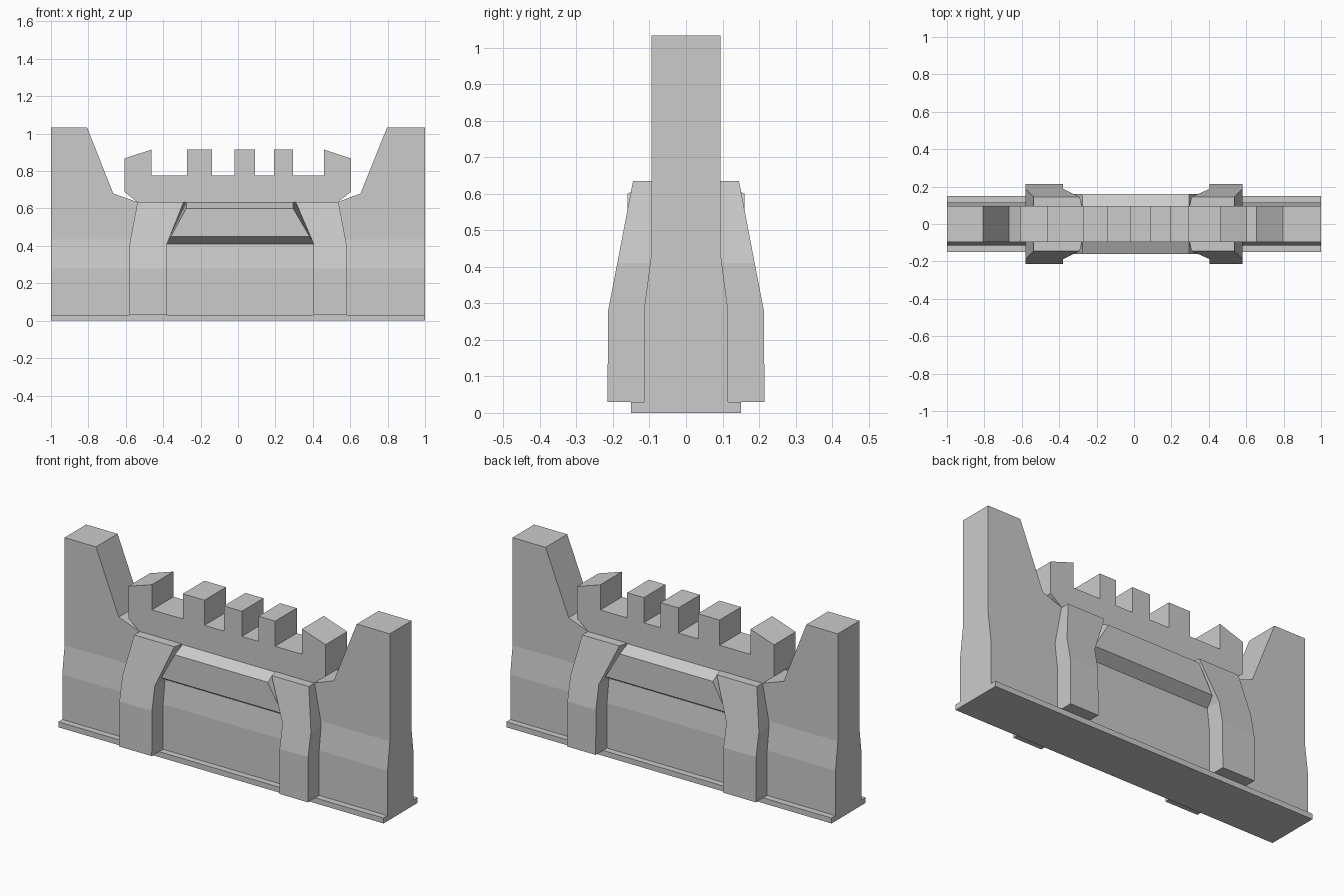
import bpy, bmesh

if "Cube" in bpy.data.objects:
    bpy.data.objects.remove(bpy.data.objects["Cube"])


def finish(bm, name):
    bmesh.ops.recalc_face_normals(bm, faces=bm.faces)
    mesh = bpy.data.meshes.new(name)
    bm.to_mesh(mesh)
    bm.free()
    obj = bpy.data.objects.new(name, mesh)
    bpy.context.collection.objects.link(obj)
    return obj


def prism(name, outline, half, cuts=(), depth_at=None):
    """Extrude an x-z outline along y; optional z cuts allow a tapering depth."""
    bm = bmesh.new()
    bm.faces.new([bm.verts.new((x, -half, z)) for x, z in outline])
    for z in cuts:
        bmesh.ops.bisect_plane(bm, geom=bm.verts[:] + bm.edges[:] + bm.faces[:],
                               plane_co=(0, 0, z), plane_no=(0, 0, 1))
    ext = bmesh.ops.extrude_face_region(bm, geom=bm.faces[:])
    for v in ext["geom"]:
        if isinstance(v, bmesh.types.BMVert):
            v.co.y = half
    if depth_at:
        for v in bm.verts:
            v.co.y = depth_at(v.co.z) * (1 if v.co.y > 0 else -1)
    return finish(bm, name)


def loft(name, rings):
    """Join horizontal quads from bottom to top into a closed solid."""
    bm = bmesh.new()
    loops = [[bm.verts.new(p) for p in ring] for ring in rings]
    bm.faces.new(loops[0])
    bm.faces.new(loops[-1])
    for a, b in zip(loops, loops[1:]):
        for i in range(4):
            j = (i + 1) % 4
            bm.faces.new((a[i], a[j], b[j], b[i]))
    return finish(bm, name)


# Base slab
prism("base_slab", [(-1, 0), (1, 0), (1, 0.03), (-1, 0.03)], 0.15)

# Wall with end towers, thicker towards the foot
wall = [(-1, 0.03), (1, 0.03), (1, 1.033), (0.797, 1.033), (0.655, 0.68), (0.535, 0.635),
        (-0.54, 0.635), (-0.667, 0.68), (-0.807, 1.033), (-1, 1.033)]
prism("wall_body", wall, 0.095, (0.28, 0.435), lambda z: 0.115 if z < 0.3 else 0.095)

# Parapet: outer pointed merlons plus three square ones
top, gap = 0.915, 0.775
parapet = [(0.535, 0.635), (0.605, 0.69), (0.605, 0.867), (0.46, top), (0.46, gap)]
for right, left in ((0.295, 0.193), (0.09, -0.02), (-0.14, -0.273)):
    parapet += [(right, gap), (right, top), (left, top), (left, gap)]
parapet += [(-0.463, gap), (-0.463, top), (-0.608, 0.867), (-0.608, 0.69), (-0.54, 0.635)]
prism("parapet", parapet, 0.095)

# Buttresses and overhanging ledges on both faces
for side, face in ((-1, "front"), (1, "back")):
    for sx, low, high, end in ((-1, 0.38, 0.275, "left"), (1, 0.405, 0.293, "right")):
        levels = [(0.03, 0.58, low, low, 0.215), (0.28, 0.58, low, low, 0.213),
                  (0.41, 0.58, low, low, 0.188), (0.635, 0.537, high, high + 0.015, 0.145)]
        loft(f"{face}_buttress_{end}",
             [[(sx * xo, side * 0.08, z), (sx * xb, side * 0.08, z),
               (sx * xf, side * y, z), (sx * xo, side * y, z)]
              for z, xo, xb, xf, y in levels])

    section = [(0.085, 0.403, 0.39, 0.415), (0.16, 0.45, 0.36, 0.383),
               (0.16, 0.60, 0.277, 0.295), (0.085, 0.637, 0.275, 0.293)]
    bm = bmesh.new()
    ends = [[bm.verts.new((-l, side * y, z)) for y, z, l, r in section],
            [bm.verts.new((r, side * y, z)) for y, z, l, r in section]]
    for e in ends:
        bm.faces.new(e)
    for i in range(4):
        j = (i + 1) % 4
        bm.faces.new((ends[0][i], ends[0][j], ends[1][j], ends[1][i]))
    finish(bm, f"{face}_ledge")
